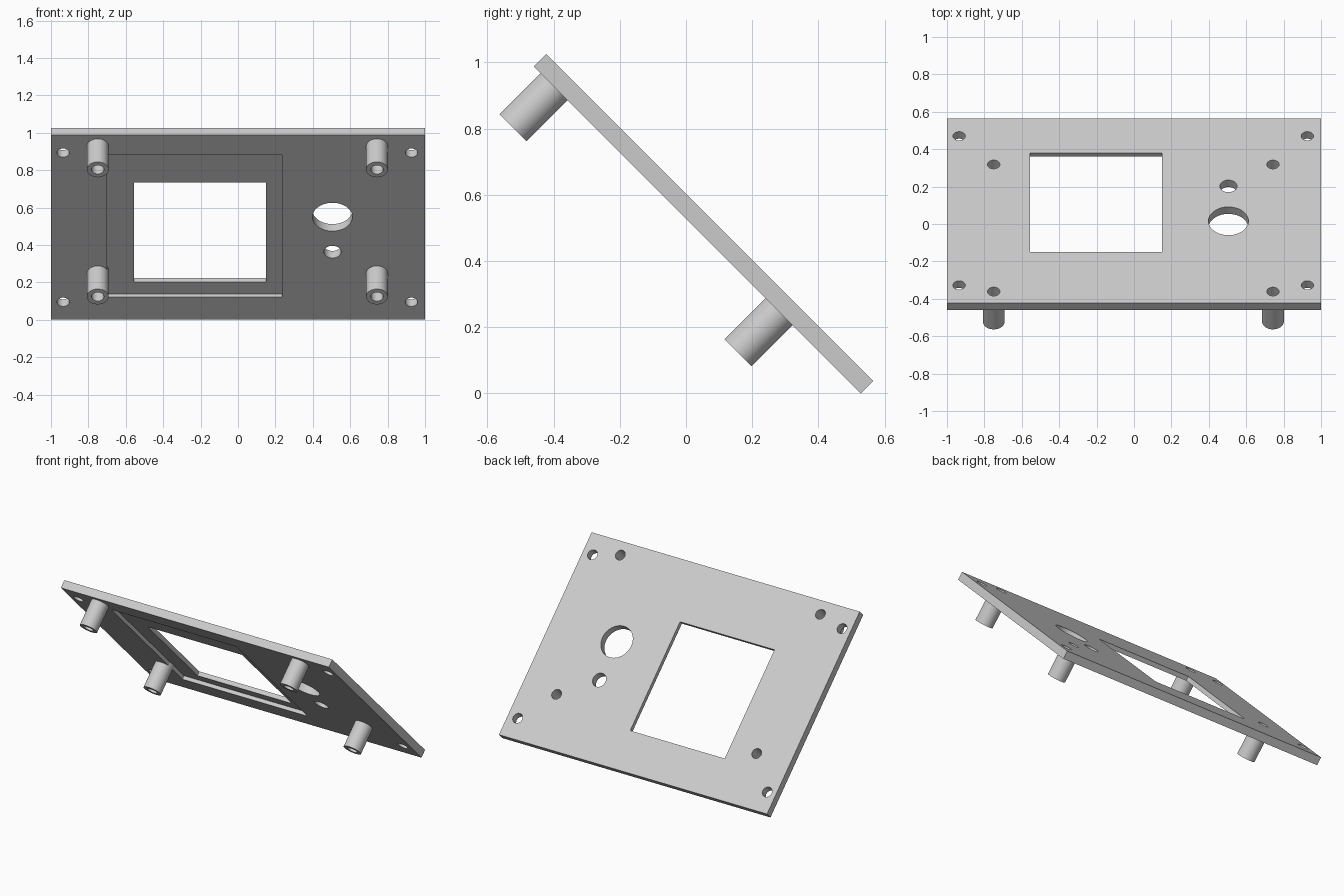
import bpy, math
from mathutils import Matrix

if "Cube" in bpy.data.objects:
    bpy.data.objects.remove(bpy.data.objects["Cube"], do_unlink=True)

# Panel space: x across, y down the slope, z out of the upper face
TILT = Matrix.Translation((0, 0.264, 0.264)) @ Matrix.Rotation(math.radians(-45), 4, 'X')
THICK, POST_LEN, POST_R, HOLE_R = 0.053, 0.175, 0.058, 0.033

grey = bpy.data.materials.new("light_grey")
grey.use_nodes = True
colour = (0.6, 0.6, 0.6, 1)
grey.diffuse_color = colour
grey.node_tree.nodes["Principled BSDF"].inputs["Base Color"].default_value = colour


def finish(name):
    obj = bpy.context.object
    obj.name = name
    obj.data.materials.append(grey)
    return obj


def box(name, x0, x1, y0, y1, z0, z1):
    size = Matrix.Diagonal((x1 - x0, y1 - y0, z1 - z0, 1))
    bpy.ops.mesh.primitive_cube_add(size=1)
    obj = finish(name)
    obj.data.transform(TILT @ Matrix.Translation(((x0 + x1) / 2, (y0 + y1) / 2, (z0 + z1) / 2)) @ size)
    return obj


def cylinder(name, x, y, radius, z0, z1):
    bpy.ops.mesh.primitive_cylinder_add(vertices=48, radius=radius, depth=z1 - z0)
    obj = finish(name)
    obj.data.transform(TILT @ Matrix.Translation((x, y, (z0 + z1) / 2)))
    return obj


def cut(target, cutter):
    mod = target.modifiers.new("cut", 'BOOLEAN')
    mod.operation, mod.solver, mod.object = 'DIFFERENCE', 'EXACT', cutter
    bpy.context.view_layer.objects.active = target
    bpy.ops.object.modifier_apply(modifier=mod.name)


def discard(cutter):
    bpy.data.objects.remove(cutter, do_unlink=True)


def smooth(obj):
    bpy.ops.object.select_all(action='DESELECT')
    obj.select_set(True)
    bpy.context.view_layer.objects.active = obj
    bpy.ops.object.shade_smooth_by_angle(angle=math.radians(30))


# Sloping panel with a display window and a shallow recess on its underside
panel = box("panel", -1, 1, -1.024, 0.373, 0, THICK)
for cutter in (box("recess_cutter", -0.70, 0.235, -0.871, 0.203, -0.05, 0.024),
               box("window_cutter", -0.555, 0.15, -0.639, 0.112, -0.1, 0.1)):
    cut(panel, cutter)
    discard(cutter)

# Control holes and corner screw holes
holes = [(0.505, -0.404, 0.107), (0.505, -0.14, 0.046)]
holes += [(x, y, HOLE_R) for x in (-0.935, 0.927) for y in (-0.889, 0.239)]
for x, y, r in holes:
    cutter = cylinder("hole_cutter", x, y, r, -0.1, 0.1)
    cut(panel, cutter)
    discard(cutter)

# Hollow mounting posts, bored through the panel
for side, x in (("right", -0.75), ("left", 0.743)):
    for level, y in (("upper", -0.937), ("lower", 0.024)):
        post = cylinder(f"{level}_{side}_post", x, y, POST_R, -POST_LEN, 0.03)
        bore = cylinder("bore_cutter", x, y, HOLE_R, -0.3, 0.1)
        cut(post, bore)
        cut(panel, bore)
        discard(bore)
        smooth(post)
smooth(panel)
